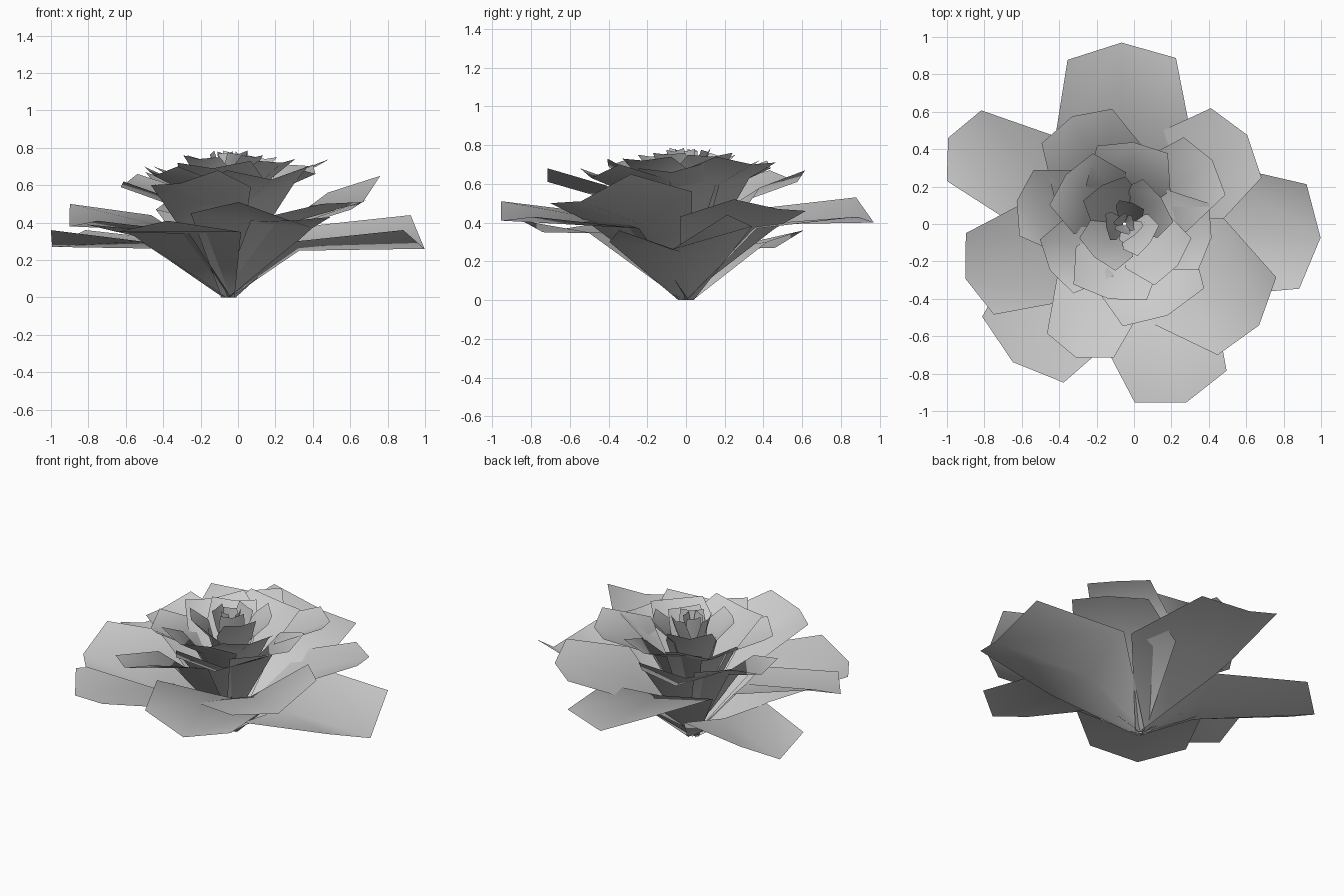
import bpy, bmesh
from math import radians, cos, sin
from mathutils import Vector

AXIS_X = -0.05   # the flower's heart sits slightly left of centre


def petal(name, az, R, hw, z_tip, z_left, z_right,
          base_z, belly_r, belly_dz, side_r, side_w, side_dz):
    """Low-poly cupped petal: narrow foot, wide belly row, pointed rim row.
    left = counter-clockwise side seen from above."""
    a = radians(az)
    out = Vector((cos(a), sin(a), 0))
    left = Vector((-sin(a), cos(a), 0))

    def pt(r, s, z):
        return Vector((AXIS_X, 0, z)) + out * r + left * s

    foot = min(0.04, hw * 0.4)
    rows = [
        [pt(0.0, foot, base_z), pt(0.01, 0, base_z), pt(0.0, -foot, base_z)],
        [pt(R * side_r, hw * side_w, z_left + side_dz),
         pt(R * belly_r, 0, z_tip + belly_dz),
         pt(R * side_r, -hw * side_w, z_right + side_dz)],
        [pt(R * 0.91, hw, z_left), pt(R, 0, z_tip), pt(R * 0.91, -hw, z_right)],
    ]
    bm = bmesh.new()
    grid = [[bm.verts.new(p) for p in row] for row in rows]
    for r in range(2):
        for c in range(2):
            f = bm.faces.new((grid[r][c], grid[r + 1][c], grid[r + 1][c + 1], grid[r][c + 1]))
            f.smooth = True
    me = bpy.data.meshes.new(name)
    bm.to_mesh(me)
    bm.free()
    bpy.context.collection.objects.link(bpy.data.objects.new(name, me))


def whorl(name, petals, **shape):
    for i, p in enumerate(petals):
        petal(f"{name}_{i + 1}", *p, **shape)


# columns: direction, reach, half width, tip z, left corner z, right corner z
# spread outer petals
whorl("outer_petal", [
    (-4, 1.05, 0.28, 0.26, 0.44, 0.36),
    (91, 0.97, 0.29, 0.40, 0.53, 0.43),
    (154, 1.05, 0.21, 0.27, 0.36, 0.36),
    (199, 0.90, 0.23, 0.38, 0.41, 0.50),
    (231, 0.95, 0.28, 0.35, 0.41, 0.39),
    (289, 1.01, 0.26, 0.41, 0.43, 0.51),
], base_z=0.0, belly_r=0.36, belly_dz=-0.01, side_r=0.37, side_w=1.32, side_dz=-0.06)

# second ring
whorl("second_petal", [
    (-37, 0.90, 0.26, 0.51, 0.65, 0.50),
    (36, 0.81, 0.23, 0.47, 0.46, 0.52),
    (116, 0.64, 0.21, 0.61, 0.67, 0.67),
    (168, 0.59, 0.18, 0.59, 0.62, 0.66),
    (250, 0.76, 0.19, 0.61, 0.68, 0.60),
], base_z=0.04, belly_r=0.42, belly_dz=-0.12, side_r=0.45, side_w=1.32, side_dz=-0.09)

# third ring
whorl("third_petal", [
    (-65, 0.54, 0.24, 0.63, 0.70, 0.68),
    (-9, 0.47, 0.18, 0.66, 0.71, 0.68),
    (36, 0.58, 0.19, 0.70, 0.71, 0.74),
    (84, 0.44, 0.19, 0.68, 0.72, 0.70),
    (140, 0.41, 0.18, 0.67, 0.70, 0.72),
    (212, 0.47, 0.17, 0.65, 0.70, 0.70),
], base_z=0.12, belly_r=0.46, belly_dz=-0.11, side_r=0.42, side_w=1.2, side_dz=-0.08)

# fourth ring
whorl("inner_petal", [
    (-38, 0.36, 0.16, 0.72, 0.74, 0.73),
    (258, 0.41, 0.20, 0.69, 0.73, 0.72),
    (228, 0.24, 0.13, 0.74, 0.75, 0.76),
    (120, 0.24, 0.13, 0.73, 0.76, 0.75),
    (35, 0.24, 0.14, 0.74, 0.76, 0.75),
    (-35, 0.17, 0.10, 0.75, 0.76, 0.76),
], base_z=0.22, belly_r=0.55, belly_dz=-0.12, side_r=0.42, side_w=1.15, side_dz=-0.10)

# tight bud in the heart
whorl("bud_petal", [
    (70 + 120 * i, 0.12 - 0.02 * i, 0.07, 0.765, 0.785, 0.775) for i in range(3)
] + [(10 + 120 * i, 0.05, 0.04, 0.77, 0.78, 0.77) for i in range(3)],
    base_z=0.45, belly_r=0.75, belly_dz=-0.12, side_r=0.6, side_w=1.1, side_dz=-0.10)
